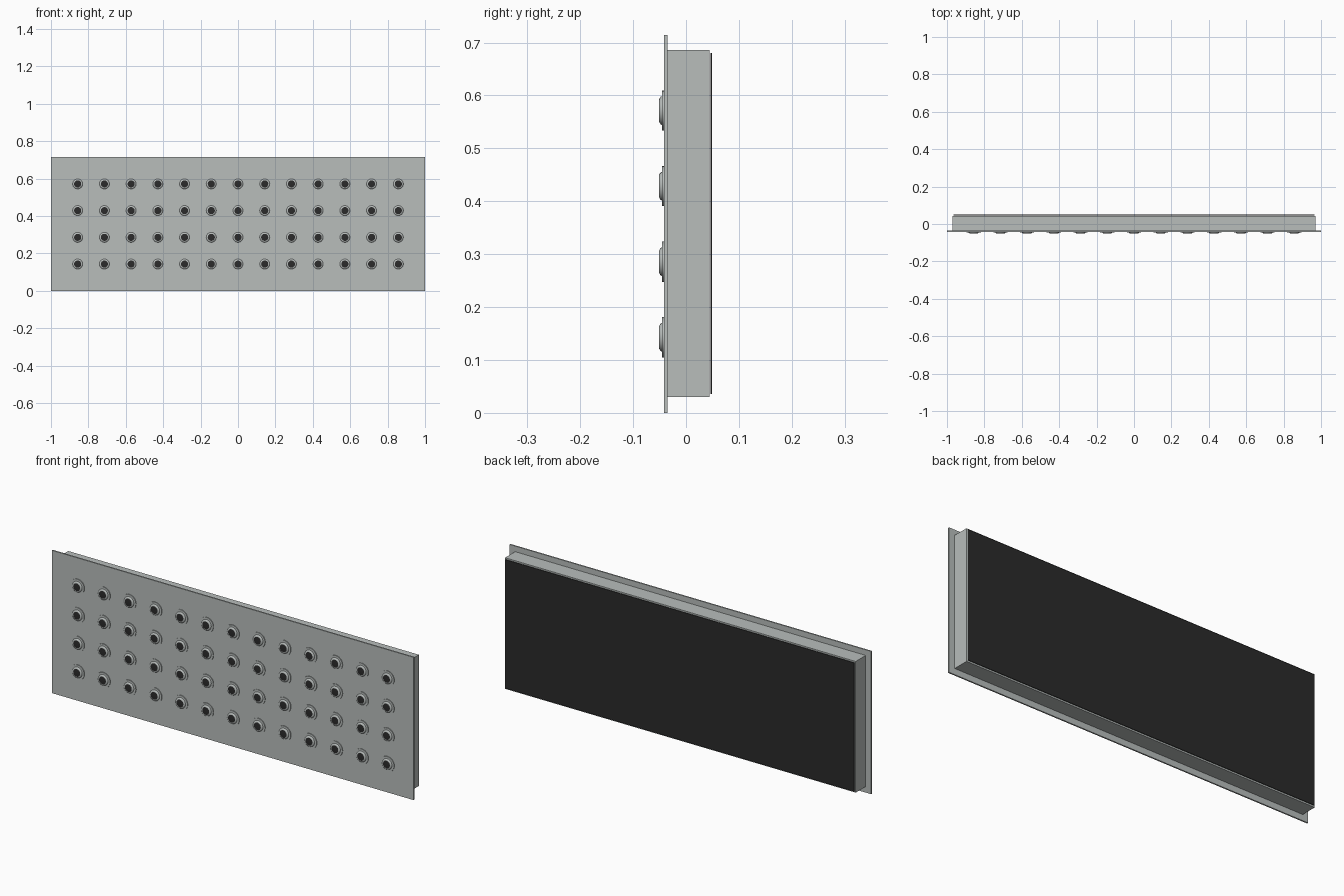
import bpy
import math
from mathutils import Matrix

cube = bpy.data.objects.get("Cube")
if cube:
    bpy.data.objects.remove(cube, do_unlink=True)


def material(name, rgb):
    mat = bpy.data.materials.new(name)
    mat.use_nodes = True
    color = (*rgb, 1.0)
    mat.diffuse_color = color
    mat.node_tree.nodes["Principled BSDF"].inputs["Base Color"].default_value = color
    return mat


GREY = material("light grey metal", (0.48, 0.51, 0.50))
BLACK = material("soft black", (0.024, 0.024, 0.024))


def box(name, half_x, y0, y1, z0, z1, mat):
    bpy.ops.mesh.primitive_cube_add(size=1)
    ob = bpy.context.object
    ob.name = name
    ob.data.transform(Matrix.Diagonal((2 * half_x, y1 - y0, z1 - z0, 1)))
    ob.location = (0, (y0 + y1) / 2, (z0 + z1) / 2)
    ob.data.materials.append(mat)
    return ob


def nozzle_mesh(sides=24):
    # Turned profile (radius, y): washer, rounded collar, dark tip
    profile = [(0.038, -0.042), (0.038, -0.0455), (0.027, -0.0455),
               (0.026, -0.048), (0.022, -0.0505), (0.019, -0.051)]
    verts, faces = [], []
    for r, y in profile:
        for i in range(sides):
            a = 2 * math.pi * i / sides
            verts.append((r * math.cos(a), y, r * math.sin(a)))
    for k in range(len(profile) - 1):
        for i in range(sides):
            j = (i + 1) % sides
            a, b = k * sides, (k + 1) * sides
            faces.append((a + i, a + j, b + j, b + i))
    faces.append(range((len(profile) - 1) * sides, len(profile) * sides))
    mesh = bpy.data.meshes.new("nozzle")
    mesh.from_pydata(verts, [], faces)
    mesh.materials.append(GREY)
    mesh.materials.append(BLACK)
    mesh.polygons[-1].material_index = 1
    return mesh


# Front plate, housing and back cover
box("front_plate", 1.0, -0.042, -0.035, 0.0, 0.714, GREY)
box("housing", 0.97, -0.035, 0.044, 0.03, 0.686, GREY)
box("back_cover", 0.965, 0.0465, 0.0495, 0.036, 0.68, BLACK)

# Grid of nozzles on the front
mesh = nozzle_mesh()
PITCH = 1 / 7
COLUMNS, ROWS = 13, 4
for row in range(ROWS):
    for col in range(COLUMNS):
        ob = bpy.data.objects.new(f"nozzle_{row + 1}_{col + 1}", mesh)
        bpy.context.collection.objects.link(ob)
        ob.location = ((col - (COLUMNS - 1) / 2) * PITCH, 0, (row + 1) * PITCH)

# Smooth the shared nozzle mesh, keeping its rims sharp
bpy.ops.object.select_all(action='DESELECT')
ob.select_set(True)
bpy.context.view_layer.objects.active = ob
bpy.ops.object.shade_smooth_by_angle(angle=math.radians(40))
